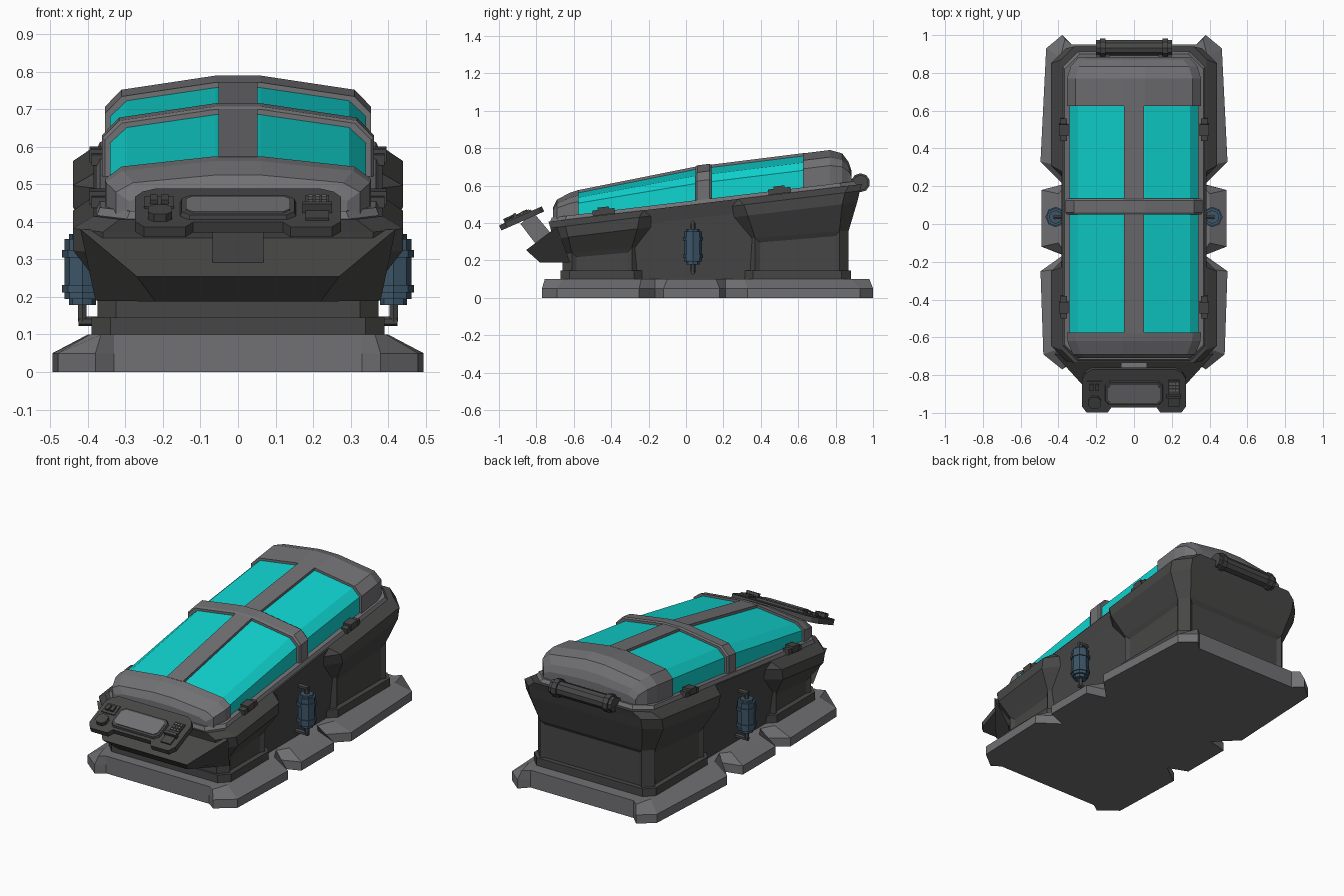
import bpy, bmesh, math
from mathutils import Matrix, Vector

if "Cube" in bpy.data.objects:
    bpy.data.objects.remove(bpy.data.objects["Cube"])


def material(name, col):
    m = bpy.data.materials.new(name)
    m.diffuse_color = (*col, 1)
    m.use_nodes = True
    m.node_tree.nodes["Principled BSDF"].inputs["Base Color"].default_value = m.diffuse_color
    return m


GRAY = material("mid_gray_metal", (0.165, 0.163, 0.173))
DARK = material("dark_gray_metal", (0.062, 0.062, 0.061))
TEAL = material("teal_glass", (0.005, 0.66, 0.63))
BLUE = material("steel_blue", (0.045, 0.09, 0.135))


def finish(bm, name, mat, matrix=None):
    bmesh.ops.recalc_face_normals(bm, faces=bm.faces)
    if matrix:
        bm.transform(matrix)
    me = bpy.data.meshes.new(name)
    bm.to_mesh(me)
    bm.free()
    me.materials.append(mat)
    ob = bpy.data.objects.new(name, me)
    bpy.context.collection.objects.link(ob)
    return ob


def loft(name, rings, mat, matrix=None, panels=False):
    """Skin equal-length rings and cap both ends."""
    bm = bmesh.new()
    vs = [[bm.verts.new(p) for p in r] for r in rings]
    n = len(vs[0])
    for a, b in zip(vs, vs[1:]):
        for i in range(n):
            j = (i + 1) % n
            bm.faces.new((a[i], a[j], b[j], b[i]))
    bm.faces.new(vs[0][::-1])
    bm.faces.new(vs[-1])
    if panels:
        # recessed panels in the lower outer walls
        bmesh.ops.recalc_face_normals(bm, faces=bm.faces)
        fs = [f for f in bm.faces if f.calc_area() > 0.03
              and f.calc_center_median().z < 0.28
              and (abs(f.normal.x) > 0.95
                   or (f.normal.y > 0.95 and f.calc_center_median().y > 0.5))]
        bmesh.ops.inset_individual(bm, faces=fs, thickness=0.035, depth=-0.015)
    return finish(bm, name, mat, matrix)


def oct_ring(x, y0, y1, c, z, slope=0.0):
    pts = [(-x + c, y0), (x - c, y0), (x, y0 + c), (x, y1 - c),
           (x - c, y1), (-x + c, y1), (-x, y1 - c), (-x, y0 + c)]
    return [(px, py, z + slope * py) for px, py in pts]


def rect(x0, x1, y0, y1, z):
    return [(x0, y0, z), (x1, y0, z), (x1, y1, z), (x0, y1, z)]


def box(name, x0, x1, y0, y1, z0, z1, mat, matrix=None):
    return loft(name, [rect(x0, x1, y0, y1, z0), rect(x0, x1, y0, y1, z1)], mat, matrix)


def rod(name, a, b, r, mat, sides=8):
    a, b = Vector(a), Vector(b)
    bm = bmesh.new()
    bmesh.ops.create_cone(bm, cap_ends=True, segments=sides, radius1=r, radius2=r,
                          depth=(b - a).length)
    m = Matrix.Translation((a + b) / 2) @ (b - a).to_track_quat('Z', 'Y').to_matrix().to_4x4()
    return finish(bm, name, mat, m)


def mirror(half):
    return half + [(-x, y) for x, y in reversed(half)]


# notched floor base with bevelled feet
low = mirror([(.33, -.735), (.38, -.77), (.48, -.69), (.495, -.25), (.375, -.165), (.49, -.12),
              (.49, .18), (.375, .21), (.495, .33), (.465, .93), (.38, 1.0), (.33, .95)])
high = mirror([(.33, -.735), (.365, -.755), (.395, -.66), (.40, -.24), (.36, -.165), (.40, -.10),
               (.40, .16), (.36, .21), (.40, .31), (.39, .88), (.365, .98), (.33, .95)])
loft("floor_base", [[(x, y, 0) for x, y in low], [(x, y, .05) for x, y in low],
                    [(x, y, .10) for x, y in high]], GRAY)

# inner body core, seen in the side recesses
loft("body_core", [oct_ring(.345, -.60, .80, .05, .09),
                   oct_ring(.37, -.66, .88, .06, .42, .12),
                   oct_ring(.385, -.72, .93, .07, .495, .12)], DARK)

# front and rear flared shells, each with a plinth
for tag, lo, fl, lip, top in (
        ("front", (-.66, -.24), (-.71, -.18), (-.725, -.17), (-.735, -.16)),
        ("rear", (.32, .87), (.25, .915), (.23, .93), (.21, .94))):
    loft(tag + "_shell", [oct_ring(.375, *lo, .05, .09),
                          oct_ring(.375, *lo, .05, .29, .08),
                          oct_ring(.44, *fl, .08, .40, .12),
                          oct_ring(.44, *lip, .08, .46, .12),
                          oct_ring(.385, *top, .07, .495, .12)], DARK, panels=True)
    loft(tag + "_plinth", [oct_ring(.39, lo[0] - .012, lo[1] + .012, .05, z) for z in (.09, .145)],
         DARK)

# nose under the control console
loft("front_nose", [[(-.27, -.855, .255), (.27, -.855, .255), (.22, -.78, .188), (-.22, -.78, .188)],
                    [(-.42, -.69, .38), (.42, -.69, .38), (.38, -.62, .19), (-.38, -.62, .19)]], DARK)

# sloping lid rim
loft("lid_rim", [oct_ring(.378, -.728, .915, .08, .49, .12),
                 oct_ring(.368, -.718, .90, .08, .515, .12)], GRAY)


def lid_top(y):
    return .57 + .2 * (y + .6) if y < .05 else .70 + .125 * (y - .05)


def section(y, w=.355, top=None, off=0.0):
    """Arched cross-section of the lid at y."""
    zt = (lid_top(y) if top is None else top) + off
    zb = .50 + .12 * y
    w += off
    h = zt - zb
    half = [(w, zb), (w, zt - .42 * h), (w - .045, zt - .19 * h), (.06, zt)]
    return [(x, y, z) for x, z in half] + [(-x, y, z) for x, z in reversed(half)]


# glass canopy, with frame ends, middle hoop and spine around it
loft("glass_canopy", [section(y, off=-.014) for y in (-.59, .05, .64)], TEAL)
loft("lid_front_cap", [section(-.71, .29, .485), section(-.69, .325, .525),
                       section(-.62, .352, .562), section(-.575)], GRAY)
loft("lid_rear_cap", [section(.625), section(.77), section(.835, .335, .772),
                      section(.87, .305, .725), section(.885, .295, .68)], GRAY)
loft("lid_hoop", [section(.05, off=0), section(.06, off=.007), section(.125, off=.007),
                  section(.135, off=0)], GRAY)
loft("lid_spine", [[(-.052, y, lid_top(y) - .04), (.052, y, lid_top(y) - .04),
                    (.052, y, lid_top(y) + .001), (-.052, y, lid_top(y) + .001)]
                   for y in (-.58, .05, .63)], GRAY)

# rear hinge barrel with collars
rod("hinge_barrel", (-.2, .933, .615), (.2, .933, .615), .042, DARK, 10)
for s in (-1, 1):
    rod("hinge_collar", (s * .15, .933, .615), (s * .18, .933, .615), .051, DARK, 10)
    box("hinge_bracket", s * .165 - .035, s * .165 + .035, .87, .93, .57, .635, DARK)

# side tanks with bands and pipes, lid latches
for s in (-1, 1):
    x, y = s * .415, .037
    rod("tank", (x, y, .195), (x, y, .355), .048, BLUE)
    rod("tank_caps", (x, y, .178), (x, y, .368), .036, BLUE)
    for z in (.222, .315):
        rod("tank_band", (x, y, z - .01), (x, y, z + .01), .054, BLUE)
    for z0, z1 in ((.18, .135), (.36, .40)):
        rod("tank_pipe", (x, y, z0), (x, y, z1), .013, DARK, 6)
        rod("tank_pipe_elbow", (x + s * .01, y, z1), (s * .33, y, z1), .013, DARK, 6)
    for ly in (.5, -.44):
        m = Matrix.Translation((s * .372, ly, .512 + .12 * ly)) @ Matrix.Rotation(math.atan(.12), 4, 'X')
        box("latch_plate", -.018, .018, -.06, .06, -.015, .014, DARK, m)
        box("latch_clasp", -.024, .024, -.03, .03, -.01, .026, DARK, m)

# console arm
arm = [(-.885, .395), (-.815, .455), (-.71, .33), (-.79, .27)]
loft("console_arm", [[(x, y, z) for y, z in arm] for x in (-.068, .068)], GRAY)

# tilted console plate with screen, buttons and keypad
C = Matrix.Translation((0, -.885, .438)) @ Matrix.Rotation(math.radians(24), 4, 'X')
plate = mirror([(.12, -.095), (.14, -.125), (.25, -.125), (.275, -.09),
                (.275, .07), (.255, .105), (.22, .125)])
loft("console_plate", [[(x, y, z) for x, y in plate] for z in (-.03, 0)], DARK, C)
loft("screen_frame", [oct_ring(.158, -.082, .062, .025, -.01),
                      oct_ring(.15, -.075, .055, .022, .012)], DARK, C)
loft("screen", [oct_ring(.138, -.062, .042, .018, 0), oct_ring(.138, -.062, .042, .018, .016)],
     GRAY, C)
box("button_plate", -.25, -.17, -.005, .06, -.01, .006, DARK, C)
for bx in (-.225, -.195):
    box("button", bx - .01, bx + .01, .01, .045, 0, .018, DARK, C)
loft("dial", [oct_ring(.032, -.032, .032, .016, z) for z in (0, .022)], DARK,
     C @ Matrix.Translation((-.208, -.06, 0)))
box("keypad", .18, .242, -.085, .065, -.01, .008, DARK, C)
for i in range(3):
    for j in range(3):
        kx, ky = .187 + i * .018, .005 + j * .019
        box("key", kx, kx + .013, ky, ky + .013, 0, .014, GRAY, C)
box("slider_handle", .172, .25, -.035, -.018, 0, .026, DARK, C)
